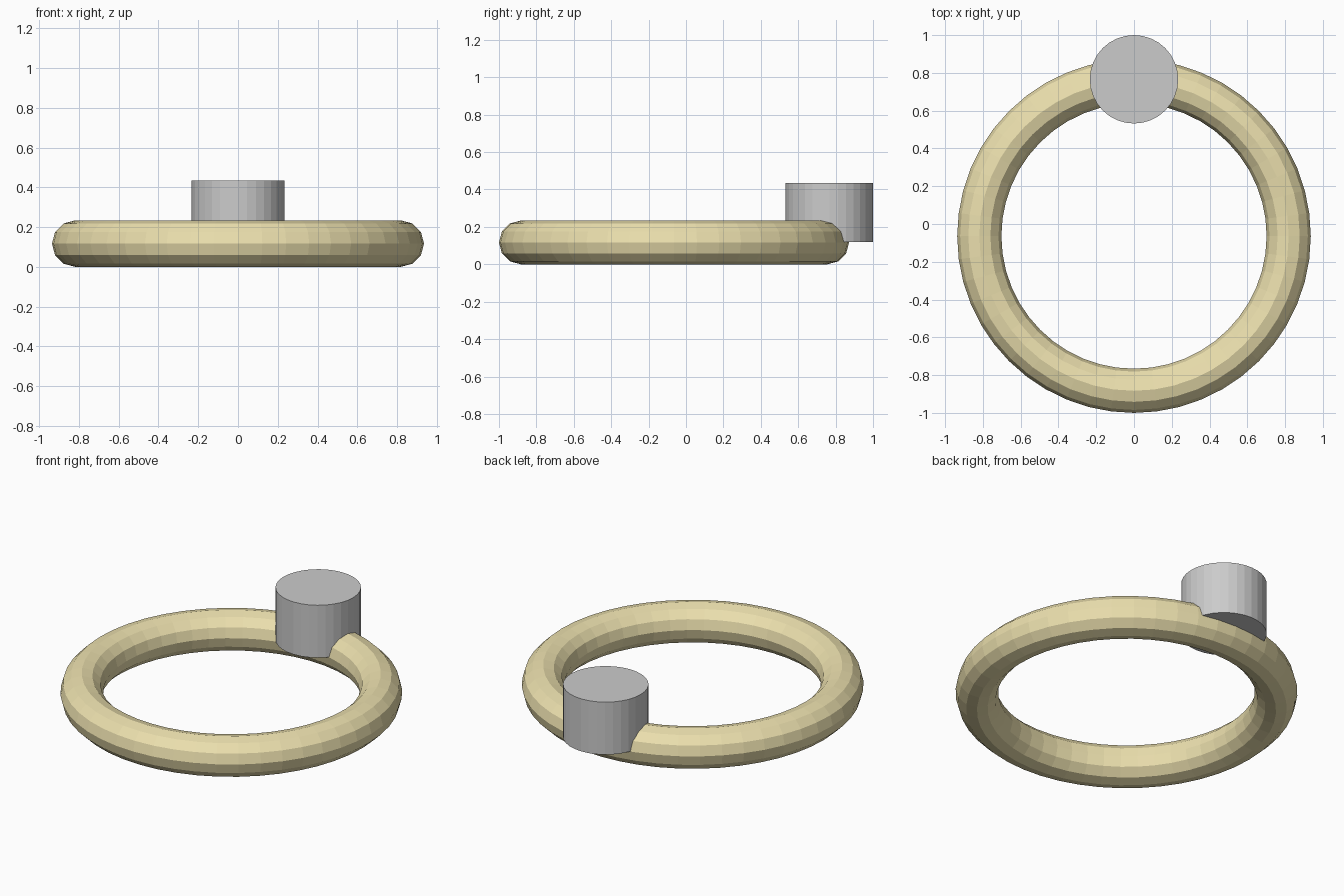
import bpy

if "Cube" in bpy.data.objects:
    bpy.data.objects.remove(bpy.data.objects["Cube"])

# Round ring band, lying flat
bpy.ops.mesh.primitive_torus_add(major_segments=48, minor_segments=12,
                                 major_radius=0.819, minor_radius=0.117,
                                 location=(0, -0.064, 0.117))
band = bpy.context.object
band.name = "ring_band"
gold = bpy.data.materials.new("gold")
gold.diffuse_color = (0.83, 0.74, 0.42, 1)
gold.use_nodes = True
gold.node_tree.nodes["Principled BSDF"].inputs["Base Color"].default_value = gold.diffuse_color
band.data.materials.append(gold)

# Upright cylindrical stud, sunk to the middle of the band at the back
BOTTOM, TOP = 0.118, 0.435
bpy.ops.mesh.primitive_cylinder_add(vertices=32, radius=0.234, depth=TOP - BOTTOM,
                                    location=(0, 0.766, (TOP + BOTTOM) / 2))
bpy.context.object.name = "stud"
